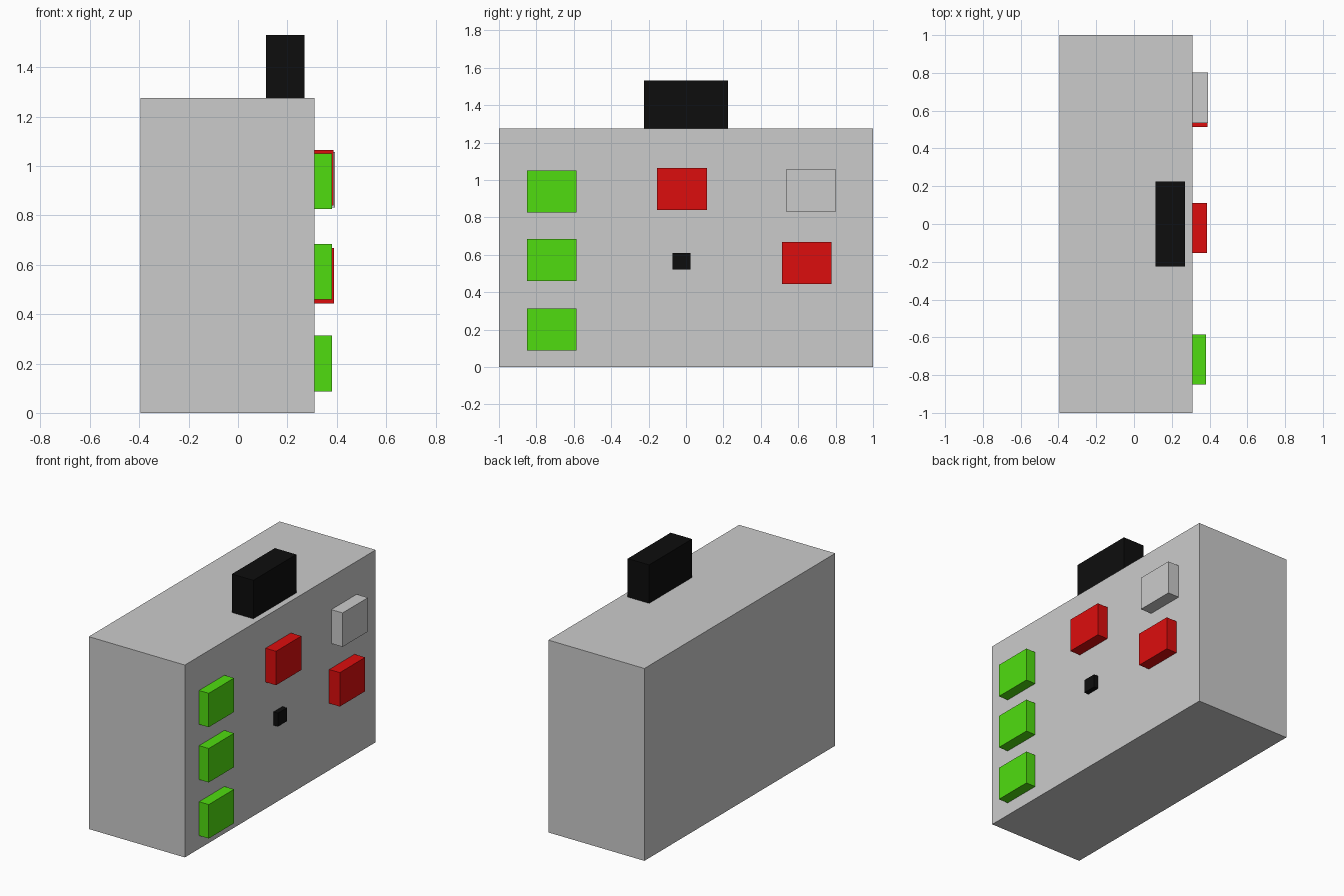
import bpy

if "Cube" in bpy.data.objects:
    bpy.data.objects.remove(bpy.data.objects["Cube"])


def material(name, rgb):
    mat = bpy.data.materials.new(name)
    mat.diffuse_color = (*rgb, 1.0)
    mat.use_nodes = True
    mat.node_tree.nodes["Principled BSDF"].inputs["Base Color"].default_value = mat.diffuse_color
    return mat


def box(name, x, y, z, mat=None):
    """Box spanning the (min, max) ranges on each axis."""
    spans = (x, y, z)
    bpy.ops.mesh.primitive_cube_add(size=1, location=[(a + b) / 2 for a, b in spans])
    obj = bpy.context.object
    obj.name = name
    obj.scale = [b - a for a, b in spans]
    bpy.ops.object.transform_apply(location=False, rotation=False, scale=True)
    if mat:
        obj.data.materials.append(mat)
    return obj


green = material("green", (0.08, 0.72, 0.005))
red = material("red", (0.72, 0.004, 0.004))
black = material("black", (0.004, 0.004, 0.004))

FACE = 0.31   # x of the panel carrying the buttons
TOP = 1.276   # top of the case
INSET = 0.01  # buttons sink slightly into the case
BW, BH = 0.266, 0.225  # shared button size


def button(name, y, z, front, mat=None, w=BW, h=BH):
    return box(name, (FACE - INSET, front), (y - w / 2, y + w / 2),
               (z - h / 2, z + h / 2), mat)


# Main case
box("case", (-0.395, FACE), (-1, 1), (0, TOP))

# Block on the top
box("top_block", (0.113, 0.27), (-0.225, 0.225), (TOP - INSET, 1.531), black)

# Column of green buttons
for i, z in enumerate((0.2, 0.572, 0.938)):
    button(f"green_button_{i + 1}", -0.718, z, 0.381, green)

# Red buttons
button("red_button_middle", -0.021, 0.952, 0.387, red)
button("red_button_side", 0.646, 0.556, 0.388, red)

# Grey button
button("grey_button", 0.668, 0.945, 0.393)

# Small black knob
button("small_knob", -0.024, 0.566, 0.343, black, 0.095, 0.089)
